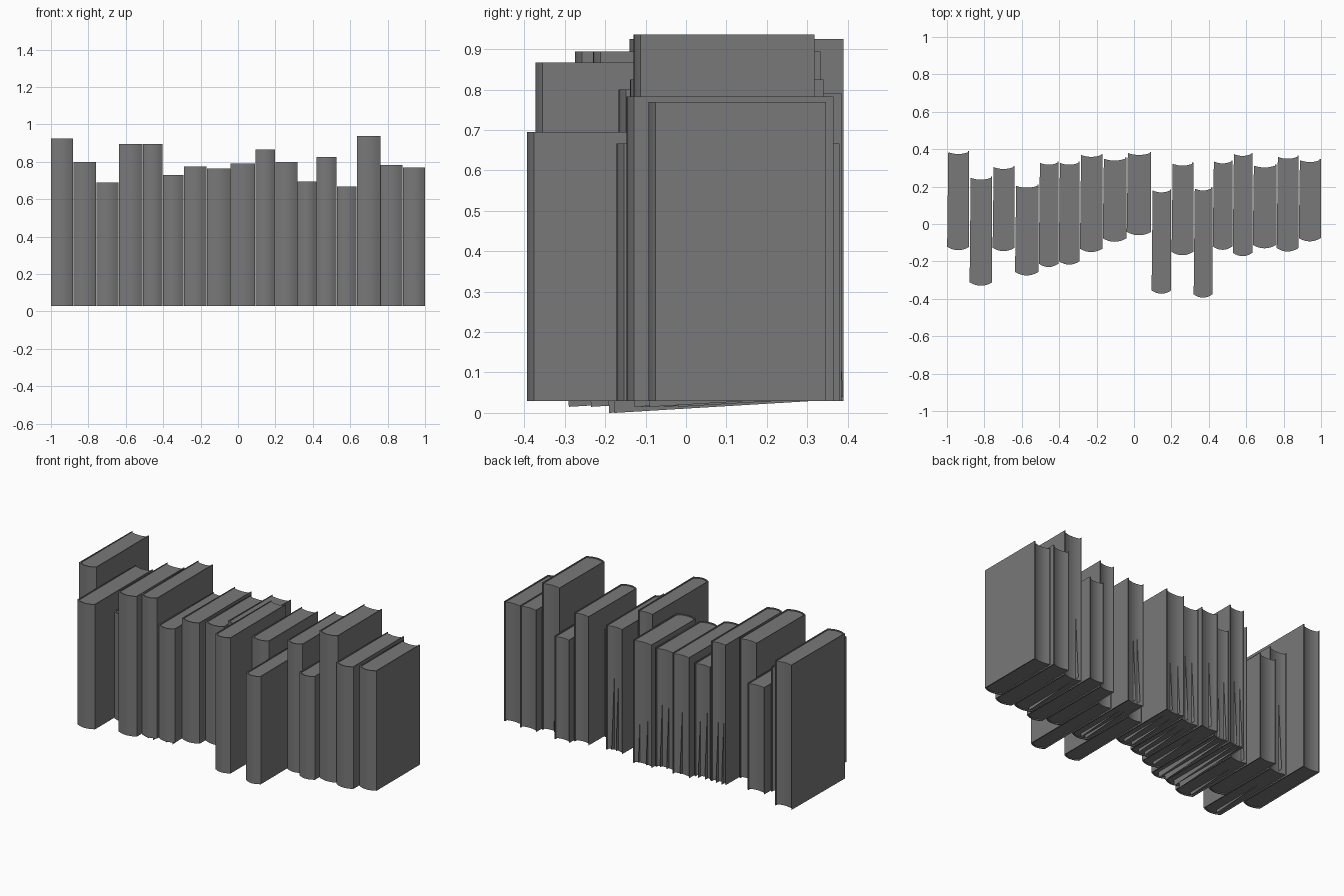
import bpy, bmesh, math

cube = bpy.data.objects.get("Cube")
if cube:
    bpy.data.objects.remove(cube, do_unlink=True)

grey = bpy.data.materials.new("book grey")
grey.use_nodes = True
colour = (0.19, 0.19, 0.19, 1)
grey.diffuse_color = colour
grey.node_tree.nodes["Principled BSDF"].inputs["Base Color"].default_value = colour

BASE, COVER, BULGE, STEPS = 0.03, 0.006, 0.018, 8


def finish(name, bm):
    bmesh.ops.recalc_face_normals(bm, faces=bm.faces)
    mesh = bpy.data.meshes.new(name)
    bm.to_mesh(mesh)
    bm.free()
    mesh.materials.append(grey)
    obj = bpy.data.objects.new(name, mesh)
    bpy.context.collection.objects.link(obj)
    return obj


def prism(name, outline, z0, z1):
    """Extrude a plan outline upwards, smoothing only the gentle curves."""
    bm = bmesh.new()
    face = bm.faces.new([bm.verts.new((x, y, z0)) for x, y in outline])
    top = bmesh.ops.extrude_face_region(bm, geom=[face])["geom"]
    verts = [v for v in top if isinstance(v, bmesh.types.BMVert)]
    bmesh.ops.translate(bm, verts=verts, vec=(0, 0, z1 - z0))
    obj = finish(name, bm)
    bpy.ops.object.select_all(action='DESELECT')
    obj.select_set(True)
    bpy.context.view_layer.objects.active = obj
    bpy.ops.object.shade_smooth_by_angle(angle=math.radians(30))


def bow(x0, x1, y, depth):
    """Shallow curve from x0 to x1, bowed towards the front by depth."""
    return [(x0 + (x1 - x0) * i / STEPS,
             y - depth * (1 - (2 * i / STEPS - 1) ** 2)) for i in range(STEPS + 1)]


def book(n, x0, x1, front, back, top):
    edge = front + BULGE
    # Wraparound cover: rounded spine and two boards
    outer = bow(x0, x1, edge, BULGE)
    inner = bow(x1 - COVER, x0 + COVER, edge + COVER, BULGE)
    prism(f"book_cover_{n}", outer + [(x1, back), (x1 - COVER, back)]
          + inner + [(x0 + COVER, back)], BASE, top)
    # Page block: rounded at the spine, hollow at the fore edge
    a, b = x0 + COVER, x1 - COVER
    prism(f"book_pages_{n}", bow(a, b, edge + COVER, BULGE)
          + bow(b, a, back - 0.006, 0.01), BASE + 0.006, top - 0.006)


def loose_page(n, x, front, back, drop, height):
    """Single slipped sheet, tilted so it peeks out at the bottom."""
    tilt = 0.06
    c, s = math.cos(tilt), math.sin(tilt)
    depth = back - front
    bm = bmesh.new()
    corners = [(0, 0), (depth, 0), (depth, height), (0, height)]
    bm.faces.new([bm.verts.new((x, front + u * c - v * s, drop + u * s + v * c))
                  for u, v in corners])
    finish(f"loose_page_{n}", bm)


# Each book: right-hand edge, front, back, top
books = [
    (-0.88, -.14, .39, .925), (-0.757, -.33, .253, .80), (-0.637, -.145, .31, .69),
    (-0.51, -.275, .21, .895), (-0.403, -.23, .333, .895), (-0.29, -.217, .333, .73),
    (-0.168, -.15, .375, .775), (-0.04, -.095, .355, .765), (0.093, -.06, .385, .79),
    (0.2, -.373, .185, .867), (0.318, -.167, .328, .80), (0.42, -.394, .195, .695),
    (0.527, -.138, .34, .825), (0.634, -.172, .38, .667), (0.762, -.13, .318, .937),
    (0.88, -.147, .365, .783), (1.0, -.093, .347, .77)]

# Positions across the thickness of slipped pages, by book number
slipped = {2: [.4], 4: [.3], 5: [.25, .6], 6: [.3, .7], 7: [.5], 8: [.35, .7],
           9: [.3, .7], 11: [.35, .6], 15: [.3]}

left = -1.0
for n, (right, front, back, top) in enumerate(books, 1):
    book(n, left + 0.001, right - 0.001, front, back, top)
    for k, t in enumerate(slipped.get(n, []), 1):
        loose_page(f"{n}_{k}", left + t * (right - left), front + 0.04,
                   min(back + 0.012, 0.39), 0.0 if n in (5, 6) else 0.015,
                   (top - BASE) * 0.65)
    left = right
